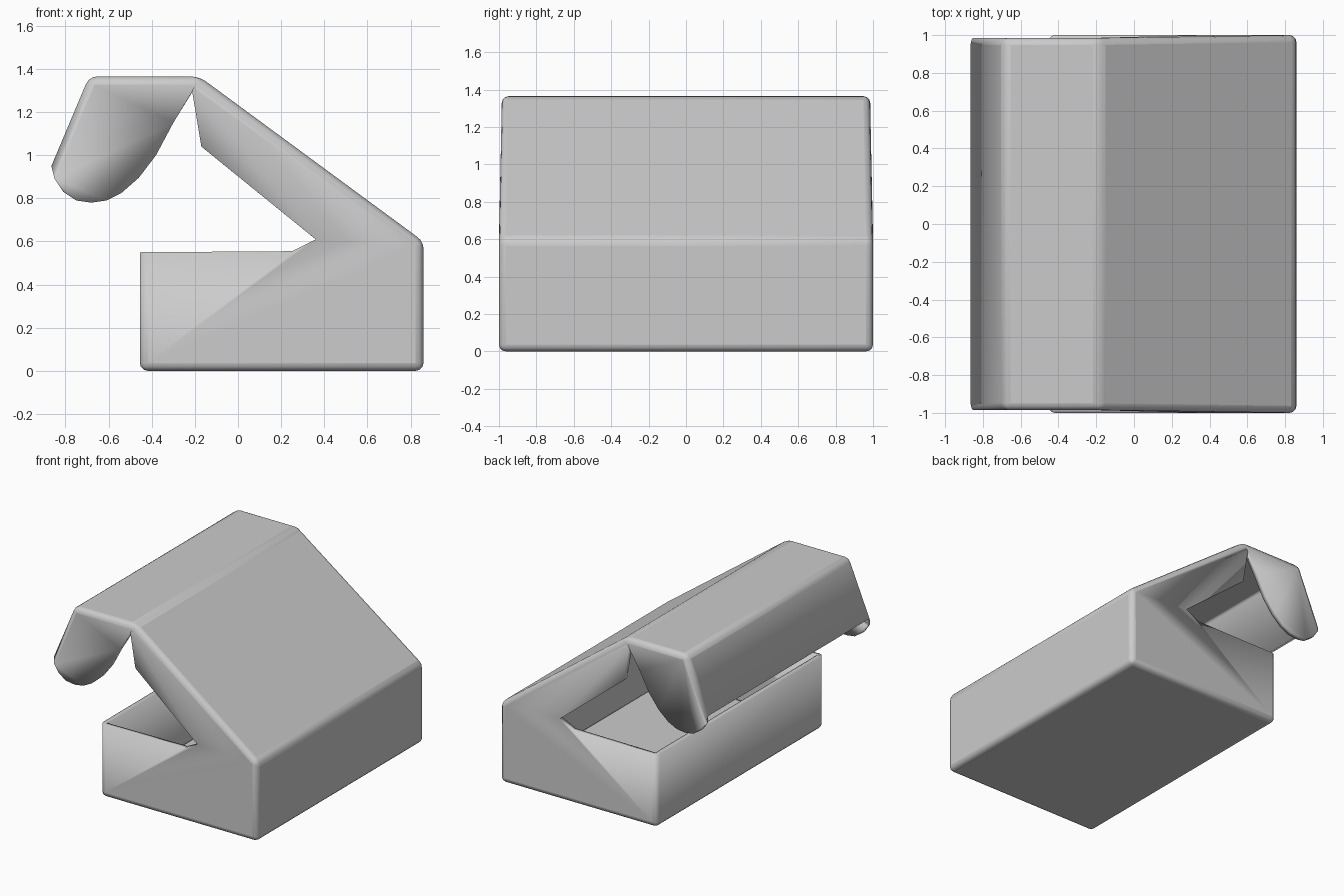
import bpy, bmesh, math

cube = bpy.data.objects.get("Cube")
if cube:
    bpy.data.objects.remove(cube, do_unlink=True)

# Plain card colour
card = bpy.data.materials.new("light grey card")
card.use_nodes = True
grey = (0.6, 0.6, 0.6, 1)
card.diffuse_color = grey
card.node_tree.nodes["Principled BSDF"].inputs["Base Color"].default_value = grey

# Folding line of the sheet: near wall, floor, hinge wall, lid, top, tuck panel
spine = [(-0.455, 0.55), (-0.455, 0), (0.86, 0), (0.86, 0.6),
         (-0.18, 1.365), (-0.69, 1.365), (-0.865, 0.95)]
# Free edge of the end wall, from the lid crease down to the near wall
wall_edge = [(-0.215, 1.31), (-0.17, 1.04), (0.36, 0.61), (0.25, 0.555)]
# Rounded free edge of the ear, from the tuck panel back to the lid crease
ear_edge = [(-0.85, 0.89), (-0.81, 0.83), (-0.75, 0.79), (-0.68, 0.78),
            (-0.61, 0.79), (-0.54, 0.825), (-0.46, 0.895), (-0.38, 1.0),
            (-0.3, 1.15)]


def add_verts(bm, points, side):
    verts = []
    for x, z in points:
        inset = 0.015 if z > 0.7 else 0.0
        verts.append(bm.verts.new((x, side * (1 - inset), z)))
    return verts


bm = bmesh.new()
ends = []
for side in (-1, 1):
    s = add_verts(bm, spine, side)
    w = add_verts(bm, wall_edge, side)
    e = add_verts(bm, ear_edge, side)
    # End wall runs from the base up beside the lid; ear hangs from the top
    bm.faces.new(s[:5] + w)
    bm.faces.new(s[4:] + e)
    ends.append(s)
# Long panels between the two ends
for i in range(len(spine) - 1):
    bm.faces.new((ends[0][i], ends[0][i + 1], ends[1][i + 1], ends[1][i]))
bmesh.ops.recalc_face_normals(bm, faces=bm.faces[:])
# Face the sheet outward, judged by the floor
floor = min(bm.faces, key=lambda f: f.calc_center_median().z)
if floor.normal.z > 0:
    bmesh.ops.reverse_faces(bm, faces=bm.faces[:])

mesh = bpy.data.meshes.new("carton")
bm.to_mesh(mesh)
bm.free()
mesh.materials.append(card)
carton = bpy.data.objects.new("carton", mesh)
bpy.context.collection.objects.link(carton)

# Soft folds, then card thickness
fold = carton.modifiers.new("folds", 'BEVEL')
fold.width = 0.04
fold.segments = 3
fold.limit_method = 'ANGLE'
fold.angle_limit = math.radians(20)
thick = carton.modifiers.new("thickness", 'SOLIDIFY')
thick.thickness = 0.038
thick.offset = -1

bpy.context.view_layer.objects.active = carton
carton.select_set(True)
bpy.ops.object.shade_smooth_by_angle(angle=math.radians(35))
